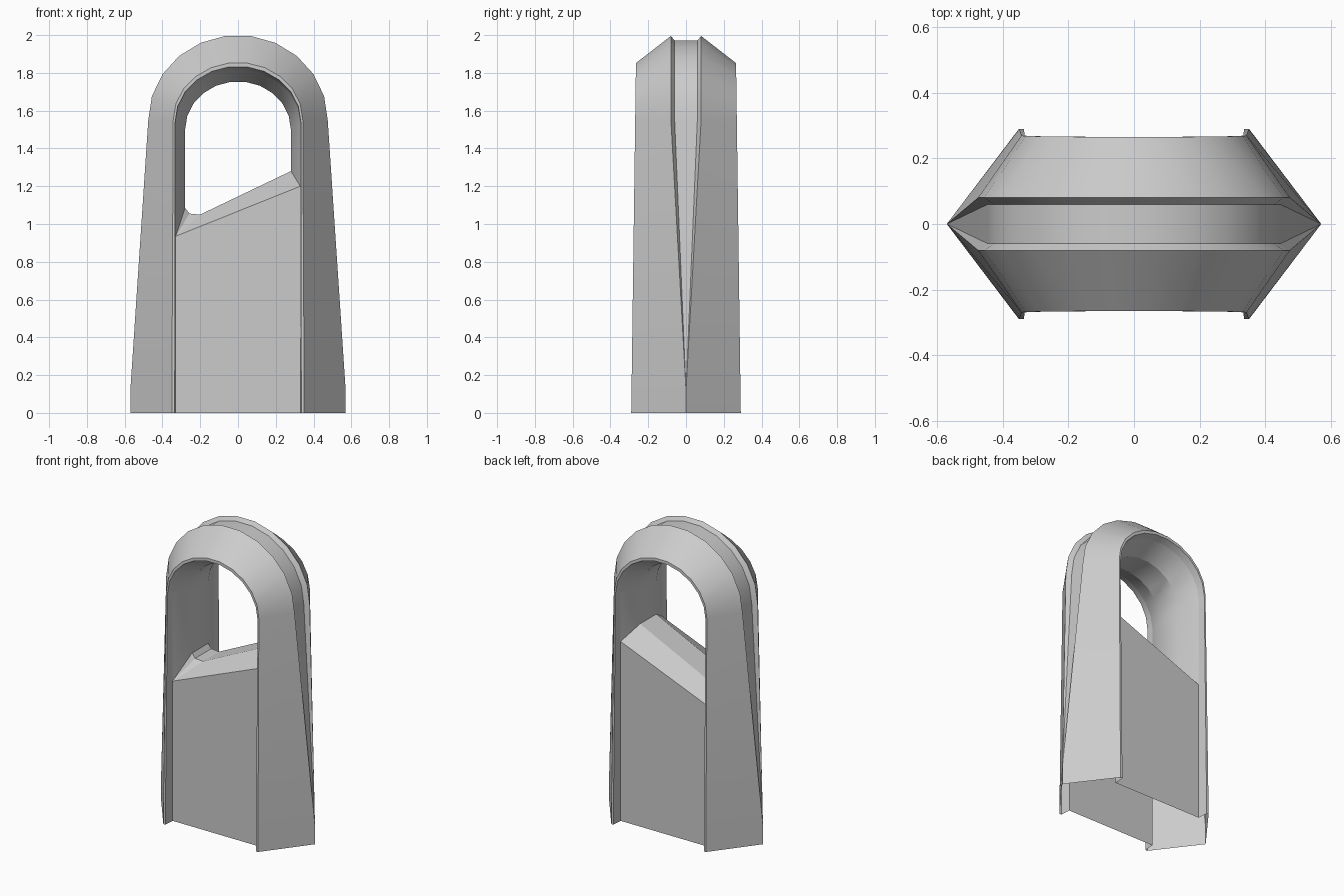
import bpy, bmesh, math

if "Cube" in bpy.data.objects:
    bpy.data.objects.remove(bpy.data.objects["Cube"])

SEG = 11  # facets around each arch


def arch(w, spring, top, y):
    """Half-ellipse of points from +x over the top to -x; y is a depth or a function of z."""
    pts = []
    for i in range(SEG + 1):
        a = math.pi * i / SEG
        z = spring + (top - spring) * math.sin(a)
        pts.append((w * math.cos(a), y(z) if callable(y) else y, z))
    return pts


def with_legs(pts, foot_w, foot_y, knee_y=None, knee_z=0.12):
    """Extend an arch down to the ground on both sides."""
    knee_y = foot_y if knee_y is None else knee_y
    leg = [(foot_w, foot_y, 0), (foot_w, knee_y, knee_z)]
    return leg + pts + [(-x, y, z) for x, y, z in reversed(leg)]


def loft(bm, loops, closed=False):
    rows = [[bm.verts.new(p) for p in loop] for loop in loops]
    n = len(rows[0])
    for a, b in zip(rows, rows[1:]):
        for i in range(n if closed else n - 1):
            j = (i + 1) % n
            bm.faces.new((a[i], b[i], b[j], a[j]))


def flip(loop):
    return [(x, -y, z) for x, y, z in loop]


def finish(bm, name):
    bmesh.ops.remove_doubles(bm, verts=bm.verts, dist=0.0005)
    me = bpy.data.meshes.new(name)
    bm.to_mesh(me)
    bm.free()
    ob = bpy.data.objects.new(name, me)
    bpy.context.collection.objects.link(ob)
    bpy.ops.object.select_all(action='DESELECT')
    ob.select_set(True)
    bpy.context.view_layer.objects.active = ob
    bpy.ops.object.shade_smooth_by_angle(angle=math.radians(25))
    return ob


# outer arch shell: recess wall, lip, sloped face, ridge and tapering groove
lip_y = lambda z: -0.29 + 0.0135 * z
front = [
    with_legs(arch(0.33, 1.53, 1.82, -0.22), 0.33, -0.22),
    with_legs(arch(0.333, 1.54, 1.835, lip_y), 0.335, -0.29, lip_y(0.12)),
    with_legs(arch(0.343, 1.55, 1.855, lip_y), 0.35, -0.29, lip_y(0.12)),
    with_legs(arch(0.475, 1.55, 2.0, -0.08), 0.57, 0, 0),
    with_legs(arch(0.445, 1.55, 1.975, -0.06), 0.57, 0, 0),
]
bm = bmesh.new()
loft(bm, front + [flip(l) for l in reversed(front)])
finish(bm, "arch_shell")

# window tunnel with slanted sill and one eased lower corner
outer = arch(0.33, 1.53, 1.82, -0.22) + [(-0.33, -0.22, 0.935)] * 3 + [(0.33, -0.22, 1.20)]
ring = arch(0.28, 1.50, 1.755, -0.085) + [
    (-0.28, -0.085, 1.085), (-0.257, -0.085, 1.055), (-0.2, -0.085, 1.05), (0.28, -0.085, 1.28)]
bm = bmesh.new()
loft(bm, [flip(outer), flip(ring), ring, outer], closed=True)
finish(bm, "window_tunnel")

# recessed flat panels, front and back
panel = [(-0.33, -0.22, 0), (0.33, -0.22, 0), (0.33, -0.22, 1.20), (-0.33, -0.22, 0.935)]
for name, pts in (("front_panel", panel), ("back_panel", flip(panel)[::-1])):
    bm = bmesh.new()
    bm.faces.new([bm.verts.new(p) for p in pts])
    finish(bm, name)
